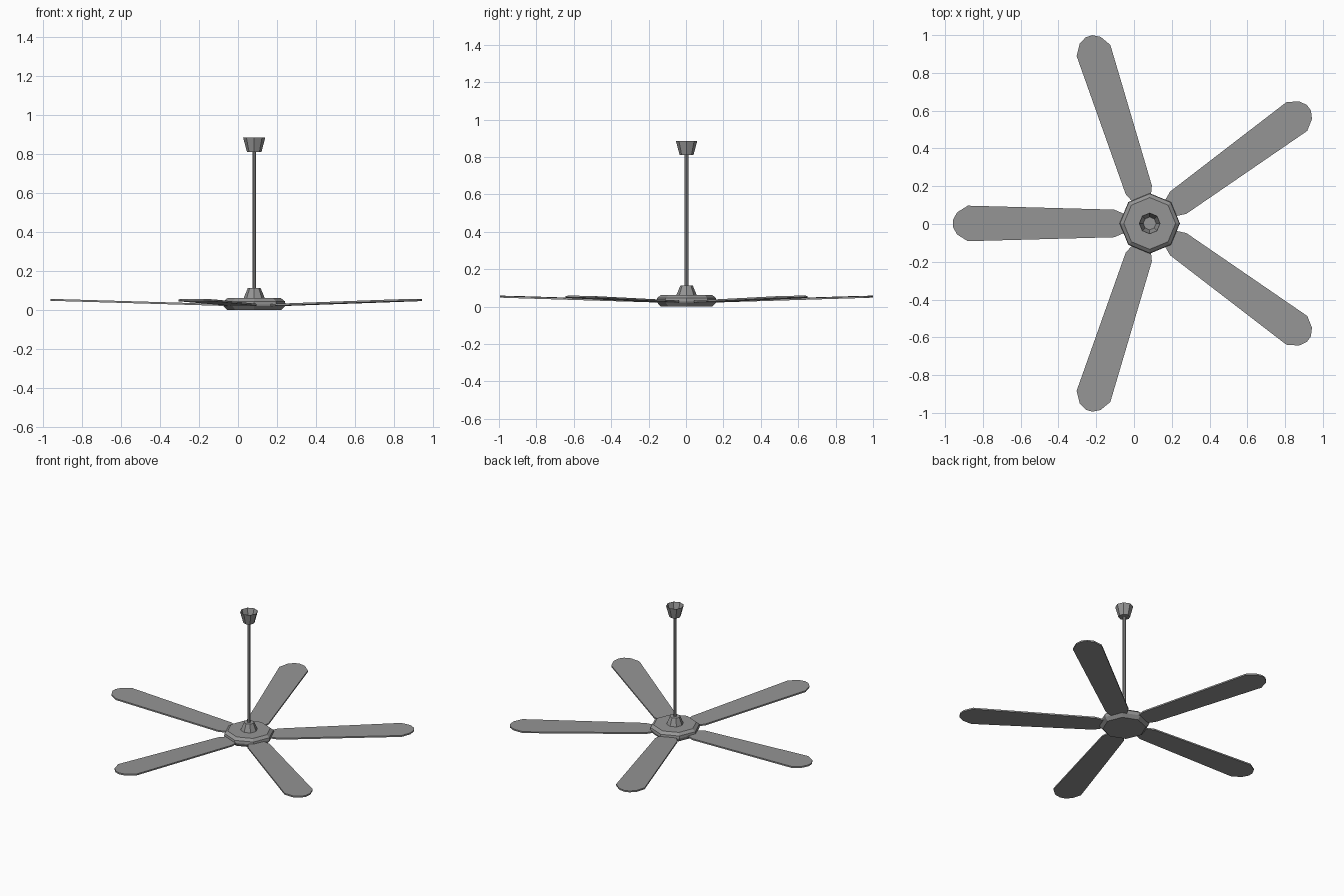
import bpy, bmesh, math

if "Cube" in bpy.data.objects:
    bpy.data.objects.remove(bpy.data.objects["Cube"])

CX, CY = 0.083, 0.003   # fan axis
SIDES = 8

mat = bpy.data.materials.new("grey_metal")
mat.diffuse_color = (0.30, 0.30, 0.30, 1)
mat.use_nodes = True
mat.node_tree.nodes["Principled BSDF"].inputs["Base Color"].default_value = mat.diffuse_color


def finish(name, bm):
    bmesh.ops.recalc_face_normals(bm, faces=bm.faces)
    me = bpy.data.meshes.new(name)
    bm.to_mesh(me)
    bm.free()
    me.materials.append(mat)
    ob = bpy.data.objects.new(name, me)
    ob.location = (CX, CY, 0)
    bpy.context.collection.objects.link(ob)
    return ob


def lathe(name, profile):
    """Eight-sided turned part from (radius, z) pairs, capped at both ends."""
    bm = bmesh.new()
    rings = []
    for r, z in profile:
        rings.append([bm.verts.new((r * math.cos(math.tau * i / SIDES),
                                    r * math.sin(math.tau * i / SIDES), z))
                      for i in range(SIDES)])
    for a, b in zip(rings, rings[1:]):
        for i in range(SIDES):
            j = (i + 1) % SIDES
            bm.faces.new((a[i], a[j], b[j], b[i]))
    bm.faces.new(rings[0])
    bm.faces.new(rings[-1])
    return finish(name, bm)


# Motor housing, rod cover, rod and hollow ceiling cup
lathe("motor_housing", [(0.137, 0.0), (0.158, 0.022), (0.160, 0.030),
                        (0.157, 0.046), (0.137, 0.062)])
lathe("rod_cover", [(0.055, 0.060), (0.033, 0.113)])
lathe("down_rod", [(0.010, 0.110), (0.010, 0.812)])
lathe("ceiling_cup", [(0.037, 0.810), (0.057, 0.885),
                      (0.055, 0.885), (0.034, 0.814)])

# Blades: half outline (distance, half width), mirrored, rising to the tip
half = [(0.10, 0.036), (0.13, 0.048), (0.187, 0.073), (0.963, 0.094),
        (1.020, 0.058), (1.042, 0.018)]
outline = half + [(r, -w) for r, w in reversed(half)]
for k in range(5):
    bm = bmesh.new()
    ang = math.pi + k * math.tau / 5
    c, s = math.cos(ang), math.sin(ang)
    layers = []
    for dz in (-0.005, 0.005):
        layers.append([bm.verts.new((r * c - w * s, r * s + w * c,
                                     0.027 + 0.025 * (r - 0.15) / 0.85 + dz))
                       for r, w in outline])
    low, top = layers
    n = len(outline)
    bm.faces.new(low)
    bm.faces.new(top)
    for i in range(n):
        j = (i + 1) % n
        bm.faces.new((low[i], low[j], top[j], top[i]))
    finish(f"blade_{k + 1}", bm)
